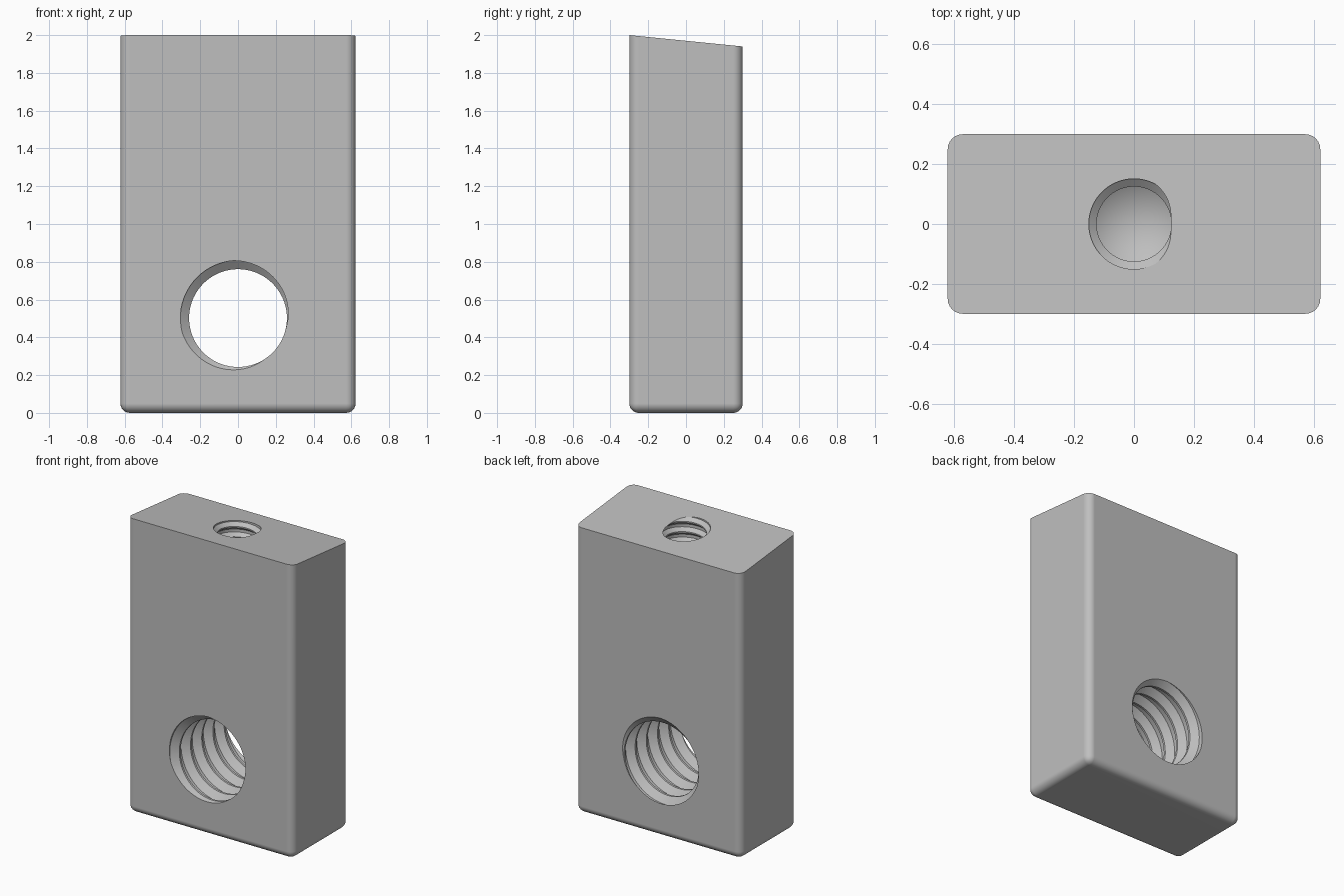
import bpy
import bmesh
import math
from mathutils import Matrix

SEGS = 72
TURN = 2 * math.pi

old = bpy.data.objects.get("Cube")
if old:
    bpy.data.objects.remove(old, do_unlink=True)

steel = bpy.data.materials.new("plain_grey")
steel.use_nodes = True
grey = (0.52, 0.52, 0.52, 1)
steel.diffuse_color = grey
steel.node_tree.nodes["Principled BSDF"].inputs["Base Color"].default_value = grey


def make_object(name, bm):
    bmesh.ops.recalc_face_normals(bm, faces=bm.faces)
    mesh = bpy.data.meshes.new(name)
    bm.to_mesh(mesh)
    bm.free()
    mesh.materials.append(steel)
    obj = bpy.data.objects.new(name, mesh)
    bpy.context.collection.objects.link(obj)
    return obj


def drill(name, radius, z0, z1, tip=0.0):
    """Round drill along local z, with an optional conical tip at z0."""
    bm = bmesh.new()
    rings = []
    for z in (z0, z1):
        rings.append([bm.verts.new((radius * math.cos(TURN * i / SEGS),
                                    radius * math.sin(TURN * i / SEGS), z))
                      for i in range(SEGS)])
    point = bm.verts.new((0, 0, z0 - tip))
    for i in range(SEGS):
        j = (i + 1) % SEGS
        bm.faces.new((rings[0][i], rings[0][j], rings[1][j], rings[1][i]))
        bm.faces.new((rings[0][j], rings[0][i], point))
    bm.faces.new(rings[1])
    return make_object(name, bm)


def thread_tap(name, minor, major, pitch, z0, z1, face_z, face_angle):
    """Right-handed screw along local z; its groove meets face_z at face_angle."""
    low = minor - 0.2 * (major - minor)
    steps = (0, 0.36, 0.64)
    phase = 0.5 - face_z / pitch + face_angle / TURN

    def radius(u):
        u %= 1
        side = min(u, 1 - u) / steps[1]
        return low + (major - low) * min(side, 1)

    first = math.floor(z0 / pitch + phase) - 3
    last = math.ceil(z1 / pitch + phase) + 3
    levels = [t + s for t in range(first, last) for s in steps]
    bm = bmesh.new()
    columns = []
    for i in range(SEGS):
        a = TURN * i / SEGS
        column = []
        for level in levels:
            z = (level + i / SEGS - phase) * pitch
            z = min(max(z, z0), z1)
            r = radius(z / pitch - i / SEGS + phase)
            column.append(bm.verts.new((r * math.cos(a), r * math.sin(a), z)))
        columns.append(column)
    for i in range(SEGS):
        # one full turn climbs by one pitch
        shift = len(steps) if i == SEGS - 1 else 0
        a, b = columns[i], columns[(i + 1) % SEGS]
        for k in range(len(levels) - 1 - shift):
            bm.faces.new((a[k], b[k + shift], b[k + 1 + shift], a[k + 1]))
    bmesh.ops.remove_doubles(bm, verts=bm.verts, dist=1e-5)
    loose = [v for v in bm.verts if not v.link_faces]
    bmesh.ops.delete(bm, geom=loose, context='VERTS')
    bmesh.ops.holes_fill(bm, edges=[e for e in bm.edges if e.is_boundary], sides=0)
    bmesh.ops.triangulate(bm, faces=bm.faces)
    return make_object(name, bm)


# Block with rounded sides and bottom, and a sloping top
bm = bmesh.new()
bmesh.ops.create_cube(bm, size=1, matrix=Matrix.Translation((0, 0, 1))
                      @ Matrix.Diagonal((1.245, 0.6, 2, 1)))
for v in bm.verts:
    if v.co.z > 1 and v.co.y > 0:
        v.co.z = 1.94
rounded = [e for e in bm.edges if min(v.co.z for v in e.verts) < 1]
bmesh.ops.bevel(bm, geom=rounded, offset=0.05, segments=6, profile=0.5,
                affect='EDGES', clamp_overlap=True)
block = make_object("threaded_block", bm)

# Cutters: cross hole from front to back, blind hole from the top
cross = Matrix.Translation((0, 0, 0.502)) @ Matrix.Rotation(math.pi / 2, 4, 'X')
cutters = [
    drill("cross_drill", 0.259, -0.5, 0.5),
    thread_tap("cross_tap", 0.259, 0.305, 0.12, -0.45, 0.45, 0.3, math.radians(145)),
    drill("top_drill", 0.125, 1.1, 2.2, tip=0.075),
    thread_tap("top_tap", 0.125, 0.151, 0.07, 1.2, 2.15, 1.97, math.radians(180)),
]
for cutter in cutters[:2]:
    cutter.matrix_world = cross

bpy.context.view_layer.update()
bpy.ops.object.select_all(action='DESELECT')
bpy.context.view_layer.objects.active = block
block.select_set(True)
for cutter in cutters:
    cut = block.modifiers.new(cutter.name, 'BOOLEAN')
    cut.operation = 'DIFFERENCE'
    cut.solver = 'EXACT'
    cut.object = cutter
    bpy.ops.object.modifier_apply(modifier=cut.name)
for cutter in cutters:
    bpy.data.objects.remove(cutter, do_unlink=True)

# Smooth roundings, crisp thread edges
bpy.ops.object.shade_smooth_by_angle(angle=math.radians(25))
weighted = block.modifiers.new("even_shading", 'WEIGHTED_NORMAL')
weighted.keep_sharp = True
